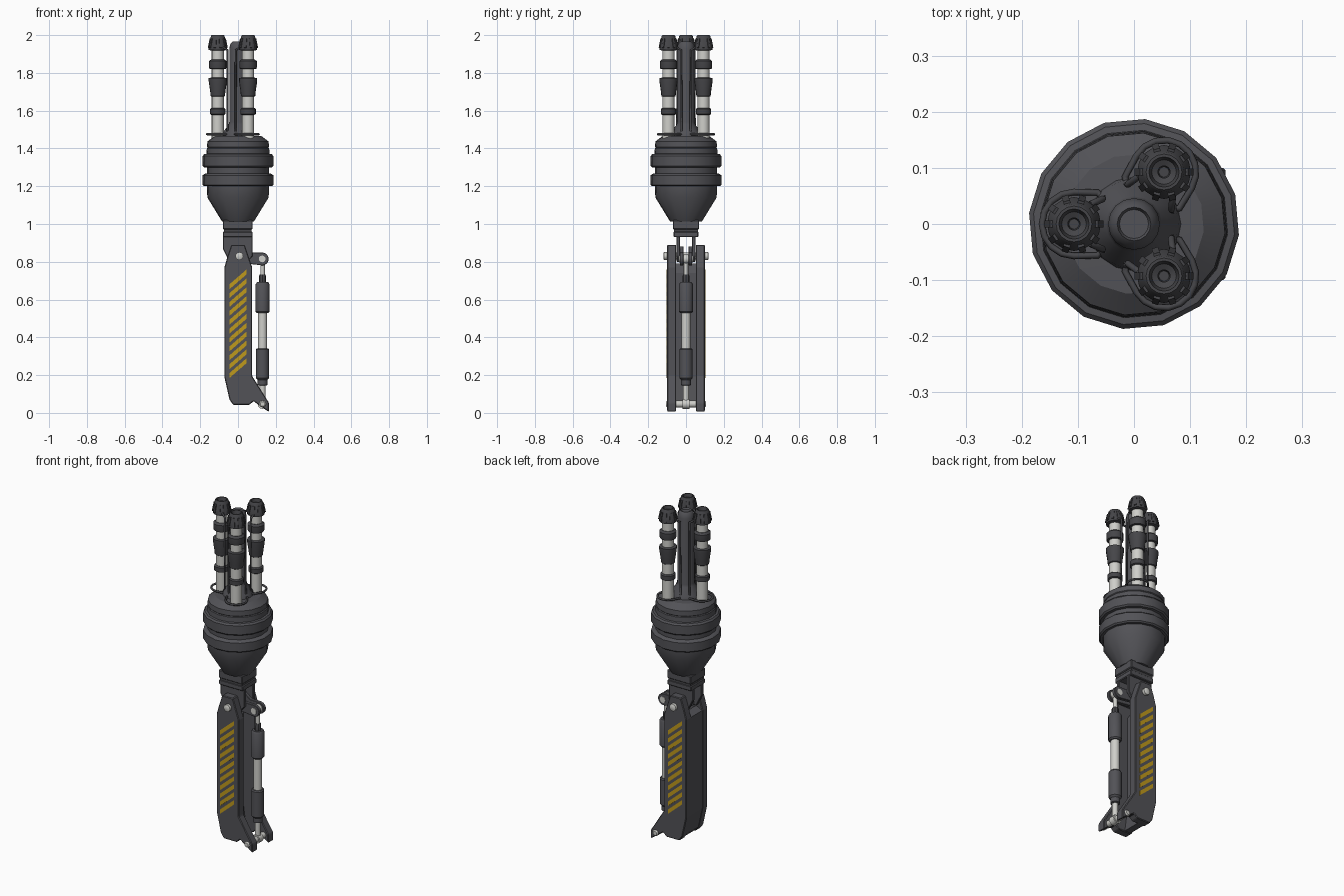
import bpy, bmesh, math
from mathutils import Matrix, Vector

if "Cube" in bpy.data.objects:
    bpy.data.objects.remove(bpy.data.objects["Cube"])


def mat(name, c):
    m = bpy.data.materials.new(name)
    m.diffuse_color = (*c, 1)
    m.use_nodes = True
    m.node_tree.nodes["Principled BSDF"].inputs["Base Color"].default_value = m.diffuse_color
    return m


DARK = mat("dark_grey", (0.085, 0.085, 0.095))
BLACK = mat("darker_grey", (0.06, 0.06, 0.066))
LIGHT = mat("light_metal", (0.62, 0.62, 0.59))
YELLOW = mat("warning_yellow", (0.52, 0.32, 0.012))


def finish(name, bm, m, smooth=True, bevel=0):
    bmesh.ops.recalc_face_normals(bm, faces=bm.faces)
    me = bpy.data.meshes.new(name)
    bm.to_mesh(me)
    bm.free()
    ob = bpy.data.objects.new(name, me)
    bpy.context.collection.objects.link(ob)
    me.materials.append(m)
    if bevel:
        b = ob.modifiers.new("bevel", 'BEVEL')
        b.width, b.segments, b.limit_method = bevel, 1, 'ANGLE'
    if smooth:
        bpy.context.view_layer.objects.active = ob
        ob.select_set(True)
        bpy.ops.object.shade_smooth_by_angle(angle=math.radians(32))
        ob.select_set(False)
    return ob


def lathe(name, prof, m, loc=(0, 0, 0), n=16, rot=0, axis='Z'):
    """Revolve (radius, height) points; ends are capped."""
    bm = bmesh.new()
    rings = [[bm.verts.new((r * math.cos(rot + i * math.tau / n), r * math.sin(rot + i * math.tau / n), z))
              for i in range(n)] for r, z in prof]
    for a, b in zip(rings, rings[1:]):
        for i in range(n):
            j = (i + 1) % n
            bm.faces.new((a[i], a[j], b[j], b[i]))
    bm.faces.new(rings[0])
    bm.faces.new(rings[-1])
    if axis == 'Y':
        bm.transform(Matrix.Rotation(-math.pi / 2, 4, 'X'))
    bm.transform(Matrix.Translation(loc))
    return finish(name, bm, m)


def plate(name, pts, y0, y1, m, bevel=0):
    """Extrude an x-z outline from y0 to y1."""
    bm = bmesh.new()
    f = bm.faces.new([bm.verts.new((x, y0, z)) for x, z in pts])
    g = bmesh.ops.extrude_face_region(bm, geom=[f])
    bmesh.ops.translate(bm, vec=(0, y1 - y0, 0),
                        verts=[v for v in g['geom'] if isinstance(v, bmesh.types.BMVert)])
    return finish(name, bm, m, False, bevel)


def box(name, x0, x1, y0, y1, z0, z1, m, bevel=0.004):
    return plate(name, [(x0, z0), (x1, z0), (x1, z1), (x0, z1)], y0, y1, m, bevel)


# Lower arm: two side plates joined by a rear wall
side = [(-.035, .89), (-.055, .83), (-.072, .77), (-.072, .19), (-.045, .07), (-.025, .042), (.06, .042),
        (.082, .062), (.163, .005), (.163, .055), (.075, .195), (.075, .77), (.055, .83), (.035, .89)]
for s, tag in ((-1, "front"), (1, "rear")):
    plate("arm_plate_" + tag, side, s * .052, s * .1, DARK, .004)
    # Slanted warning stripes
    for i in range(11):
        z = .225 + i * .047
        lo, hi = max(.2, z - .035), min(.75, z + .035)
        plate(f"stripe_{tag}_{i}", [(s * .045, z - .04), (s * .045, z - .014), (-s * .045, z + .064),
                                    (-s * .045, z + .038)], s * .099, s * .103, YELLOW)
plate("arm_wall", [(-.07, .77), (-.07, .19), (-.043, .07), (-.02, .045), (.02, .045), (0, .19), (0, .74),
                   (-.03, .79)], -.054, .054, DARK)

# Elbow pivot and piston pins
for s in (-1, 1):
    lathe("elbow_bolt", [(.014, .12), (.021, .116), (.021, .095)], LIGHT if s else DARK,
          (.007, 0, .83), 12, 0, 'Y').scale = (1, s, 1)
lathe("elbow_axle", [(.018, -.096), (.018, .096)], LIGHT, (.007, 0, .83), 12, 0, 'Y')
lathe("foot_pin", [(.012, -.107), (.018, -.1), (.018, .1), (.012, .107)], LIGHT, (.13, 0, .047), 12, 0, 'Y')
lathe("lever_pin", [(.018, -.037), (.018, .037)], LIGHT, (.128, 0, .815), 12, 0, 'Y')

# Connector fork under the drum
box("connector_collar", -.08, .077, -.07, .07, .972, 1.02, DARK)
box("connector_groove", -.074, .071, -.064, .064, .958, .974, BLACK, 0)
box("connector_block", -.08, .077, -.066, .066, .93, .96, DARK)
eye = [(.128 + .034 * math.cos(a), .815 + .034 * math.sin(a)) for a in
       [math.radians(-100 + 19 * k) for k in range(11)]]
for s in (-1, 1):
    plate("fork_leg", [(-.08, .935), (-.08, .87), (-.045, .8), (.05, .8), (.077, .83), (.077, .935)],
          s * .032, s * .051, DARK, .003)
    plate("lever_prong", [(-.03, .8)] + eye + [(.07, .85), (.03, .882), (-.03, .87)],
          s * .013, s * .033, DARK, .002)

# Piston
P = (.13, 0, 0)
lathe("rod_end", [(.024, -.013), (.027, 0), (.024, .013)], LIGHT, (.128, 0, .815), 12, 0, 'Y')
lathe("piston_top_rod", [(.012, .7), (.012, .8)], LIGHT, P, 12)
lathe("piston_nut", [(.019, .69), (.019, .725), (.015, .732)], BLACK, P, 8)
lathe("piston_upper_sleeve", [(.03, .528), (.037, .536), (.037, .68), (.03, .692)], DARK, P)
lathe("piston_rod", [(.024, .32), (.024, .54)], LIGHT, P)
lathe("piston_lower_sleeve", [(.02, .145), (.026, .148), (.026, .175), (.035, .185), (.035, .335), (.03, .342)],
      DARK, P)
lathe("piston_bottom_rod", [(.016, .06), (.016, .15)], LIGHT, P, 12)
lathe("piston_bottom_eye", [(.026, -.018), (.026, .018)], LIGHT, (.13, 0, .047), 12, 0, 'Y')

# Ribbed drum
lathe("drum", [(.084, 1.012), (.163, 1.14), (.166, 1.2), (.18, 1.2), (.188, 1.207), (.188, 1.258), (.18, 1.265),
               (.166, 1.268), (.166, 1.298), (.18, 1.3), (.188, 1.308), (.188, 1.36), (.18, 1.37), (.168, 1.372),
               (.166, 1.4), (.161, 1.404), (.165, 1.408), (.163, 1.437), (.125, 1.465), (.08, 1.467)],
      DARK, n=16, rot=math.radians(-6))

# Central column between the barrels
lathe("central_column", [(.085, 1.46), (.08, 1.485), (.05, 1.525), (.046, 1.54), (.046, 1.93), (.04, 1.955),
                         (.03, 1.965), (.026, 1.955)], DARK)

# Three barrels, each with collars, muzzle and wire guard
for k, deg in enumerate((60, 180, 300)):
    ang = math.radians(deg)
    c = (.107 * math.cos(ang), .107 * math.sin(ang), 0)
    lathe(f"barrel_tube_{k}", [(.032, 1.45), (.032, 1.93)], LIGHT, c)
    lathe(f"barrel_lower_collar_{k}", [(.034, 1.578), (.041, 1.582), (.041, 1.608), (.034, 1.614)], BLACK, c)
    lathe(f"barrel_sleeve_{k}", [(.034, 1.675), (.038, 1.678), (.04, 1.7), (.048, 1.755), (.048, 1.772),
                                 (.034, 1.775)], BLACK, c)
    lathe(f"barrel_upper_collar_{k}", [(.034, 1.82), (.044, 1.822), (.046, 1.83), (.046, 1.862), (.034, 1.872)],
          BLACK, c)
    lathe(f"muzzle_{k}", [(.034, 1.918), (.048, 1.922), (.048, 1.945), (.046, 1.95), (.036, 1.995), (.032, 2.0),
                          (.027, 2.0), (.022, 1.98), (.011, 1.975), (.009, 1.94)], BLACK, c)
    # Ribs around the muzzle
    bm = bmesh.new()
    for i in range(10):
        M = (Matrix.Translation((c[0], c[1], 1.957)) @ Matrix.Rotation(i * math.tau / 10, 4, 'Z')
             @ Matrix.Translation((.044, 0, 0)) @ Matrix.Rotation(-.2, 4, 'Y')
             @ Matrix.Diagonal((.008, .012, .05, 1)))
        bmesh.ops.create_cube(bm, size=1, matrix=M)
    finish(f"muzzle_ribs_{k}", bm, BLACK, False)
    # Wire guard: loop at the base, two uprights on the inner side
    half = [(.078, .035, 1.935), (.055, .045, 1.92), (.055, .047, 1.475), (.065, .056, 1.475)]
    arc = [(.107 + .057 * math.cos(t), .057 * math.sin(t), 1.475)
           for t in [math.radians(90 - 22.5 * i) for i in range(9)]]
    path = half + arc + [(x, -y, z) for x, y, z in reversed(half)]
    cu = bpy.data.curves.new("guard", 'CURVE')
    cu.dimensions, cu.bevel_depth, cu.bevel_resolution = '3D', .006, 1
    sp = cu.splines.new('POLY')
    sp.points.add(len(path) - 1)
    R = Matrix.Rotation(ang, 4, 'Z')
    for p, q in zip(sp.points, path):
        p.co = (*(R @ Vector(q)), 1)
    cu.materials.append(BLACK)
    ob = bpy.data.objects.new(f"wire_guard_{k}", cu)
    bpy.context.collection.objects.link(ob)
    bpy.context.view_layer.objects.active = ob
    ob.select_set(True)
    bpy.ops.object.convert(target='MESH')
    bpy.ops.object.select_all(action='DESELECT')
